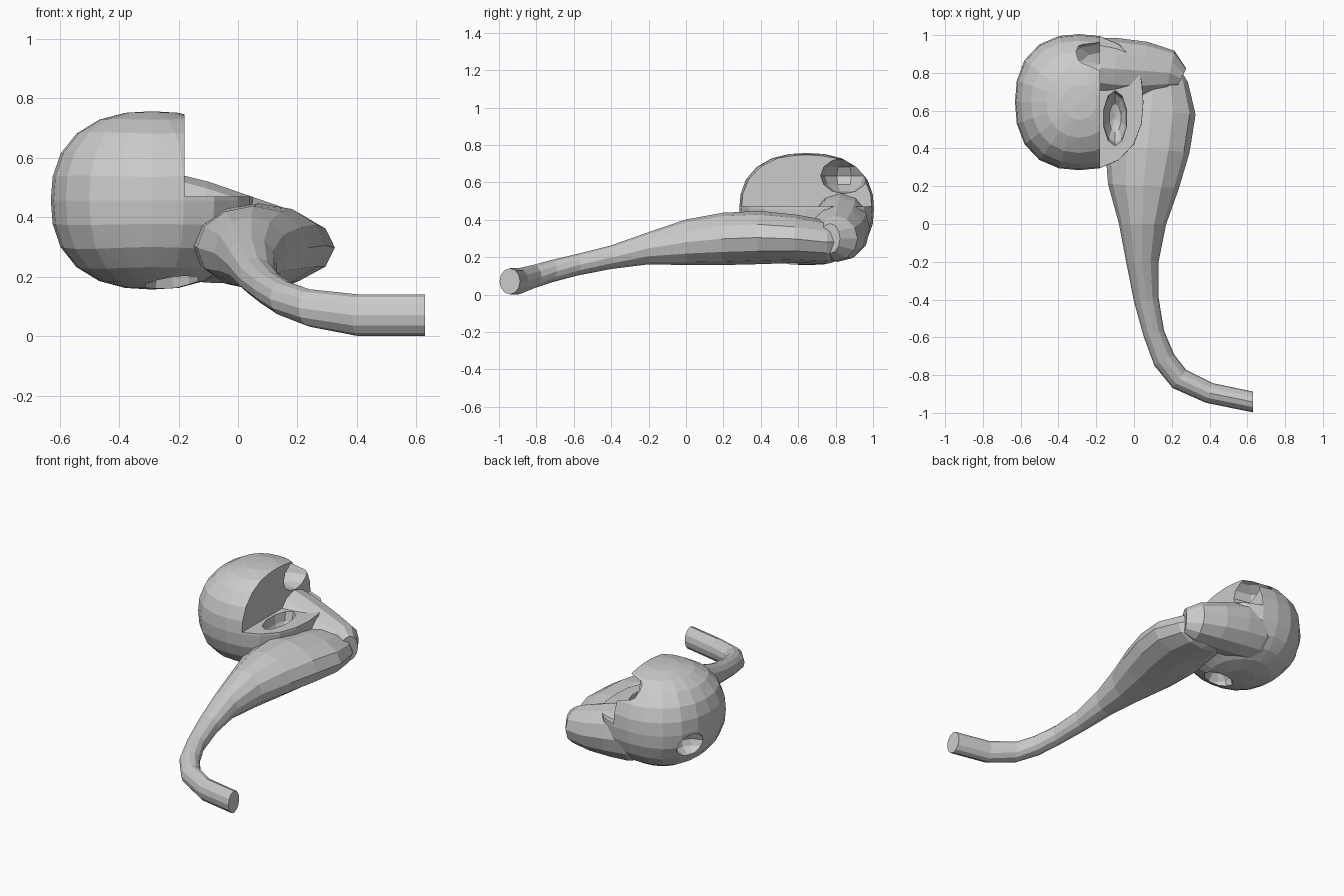
import bpy, bmesh, math
from mathutils import Vector

if "Cube" in bpy.data.objects:
    bpy.data.objects.remove(bpy.data.objects["Cube"])


def make_object(name, bm):
    bmesh.ops.recalc_face_normals(bm, faces=bm.faces)
    mesh = bpy.data.meshes.new(name)
    bm.to_mesh(mesh)
    bm.free()
    obj = bpy.data.objects.new(name, mesh)
    bpy.context.collection.objects.link(obj)
    return obj


def loft(name, sections, first_side=None, sides=12):
    """Closed tube through (x, y, z, half width, half height)."""
    bm = bmesh.new()
    pts = [Vector(s[:3]) for s in sections]
    rings = []
    for i, (x, y, z, w, h) in enumerate(sections):
        t = pts[min(i + 1, len(pts) - 1)] - pts[max(i - 1, 0)]
        side = Vector((-t.y, t.x, 0)).normalized()
        if i == 0 and first_side:
            side = Vector(first_side)
        rings.append([bm.verts.new(
            pts[i] + side * w * math.cos(2 * math.pi * k / sides)
            + Vector((0, 0, h * math.sin(2 * math.pi * k / sides))))
            for k in range(sides)])
    for a, b in zip(rings, rings[1:]):
        for k in range(sides):
            j = (k + 1) % sides
            bm.faces.new((a[k], a[j], b[j], b[k]))
    bm.faces.new(rings[0])
    bm.faces.new(rings[-1])
    return make_object(name, bm)


def blob(name, centre, radii, seg=12, rings=8, e=1.0):
    """Rounded lump; e below 1 makes it boxier."""
    bm = bmesh.new()
    bmesh.ops.create_uvsphere(bm, u_segments=seg, v_segments=rings, radius=1)
    for v in bm.verts:
        k = sum(abs(c) ** (2 / e) for c in v.co) ** (-e / 2)
        v.co = Vector([centre[i] + v.co[i] * k * radii[i] for i in range(3)])
    bmesh.ops.triangulate(bm, faces=bm.faces)
    return make_object(name, bm)


def box(name, lo, hi):
    bm = bmesh.new()
    bmesh.ops.create_cube(bm, size=1)
    for v in bm.verts:
        v.co = Vector([lo[i] + (v.co[i] + 0.5) * (hi[i] - lo[i]) for i in range(3)])
    return make_object(name, bm)


def combine(target, other, operation):
    mod = target.modifiers.new(operation, 'BOOLEAN')
    mod.operation = operation
    mod.solver = 'EXACT'
    mod.object = other
    bpy.context.view_layer.update()
    bpy.context.view_layer.objects.active = target
    bpy.ops.object.modifier_apply(modifier=mod.name)
    bpy.data.objects.remove(other, do_unlink=True)


# Large bulb, sliced flat on its right side above the lower body
bulb = blob("bulb", (-0.29, 0.645, 0.457), (0.34, 0.36, 0.3), 20, 12, 0.84)
combine(bulb, box("slice", (-0.18, -0.5, 0.47), (0.6, 1.5, 1.2)), 'DIFFERENCE')

# Long tapering tube swelling into the right lobe
tube = loft("tapered_tube", [
    (0.63, -0.942, 0.071, 0.055, 0.07),
    (0.40, -0.895, 0.071, 0.055, 0.07),
    (0.24, -0.82, 0.095, 0.06, 0.063),
    (0.16, -0.72, 0.125, 0.06, 0.06),
    (0.105, -0.58, 0.16, 0.056, 0.058),
    (0.065, -0.40, 0.20, 0.066, 0.063),
    (0.045, -0.20, 0.248, 0.086, 0.086),
    (0.045, 0.00, 0.28, 0.125, 0.122),
    (0.05, 0.20, 0.298, 0.188, 0.14),
    (0.07, 0.40, 0.305, 0.225, 0.142),
    (0.09, 0.60, 0.298, 0.237, 0.128),
    (0.10, 0.76, 0.28, 0.185, 0.115),
    (0.10, 0.87, 0.28, 0.11, 0.08)], (0, -1, 0))

# Rear turn joining the lobe to the bulb
turn = loft("rear_turn", [
    (0.25, 0.77, 0.30, 0.06, 0.08),
    (0.19, 0.80, 0.30, 0.12, 0.12),
    (0.06, 0.81, 0.32, 0.155, 0.145),
    (-0.10, 0.82, 0.35, 0.165, 0.17),
    (-0.22, 0.83, 0.37, 0.155, 0.18),
    (-0.36, 0.80, 0.39, 0.13, 0.16)])

combine(bulb, tube, 'UNION')
combine(bulb, turn, 'UNION')

# Mouth in the slice, pit at the centre of the turn, hollows below and behind
for name, centre, radii in [
        ("mouth", (-0.18, 0.845, 0.635), (0.20, 0.125, 0.095)),
        ("pit", (-0.10, 0.56, 0.48), (0.065, 0.15, 0.13)),
        ("under_hollow", (-0.22, 0.52, 0.15), (0.10, 0.09, 0.11)),
        ("rear_hollow", (-0.60, 0.80, 0.37), (0.10, 0.10, 0.075))]:
    combine(bulb, blob(name, centre, radii, 10, 6), 'DIFFERENCE')

bulb.name = "bulb_with_curved_tube"
bulb.select_set(True)
bpy.context.view_layer.objects.active = bulb
bpy.ops.object.shade_flat()
